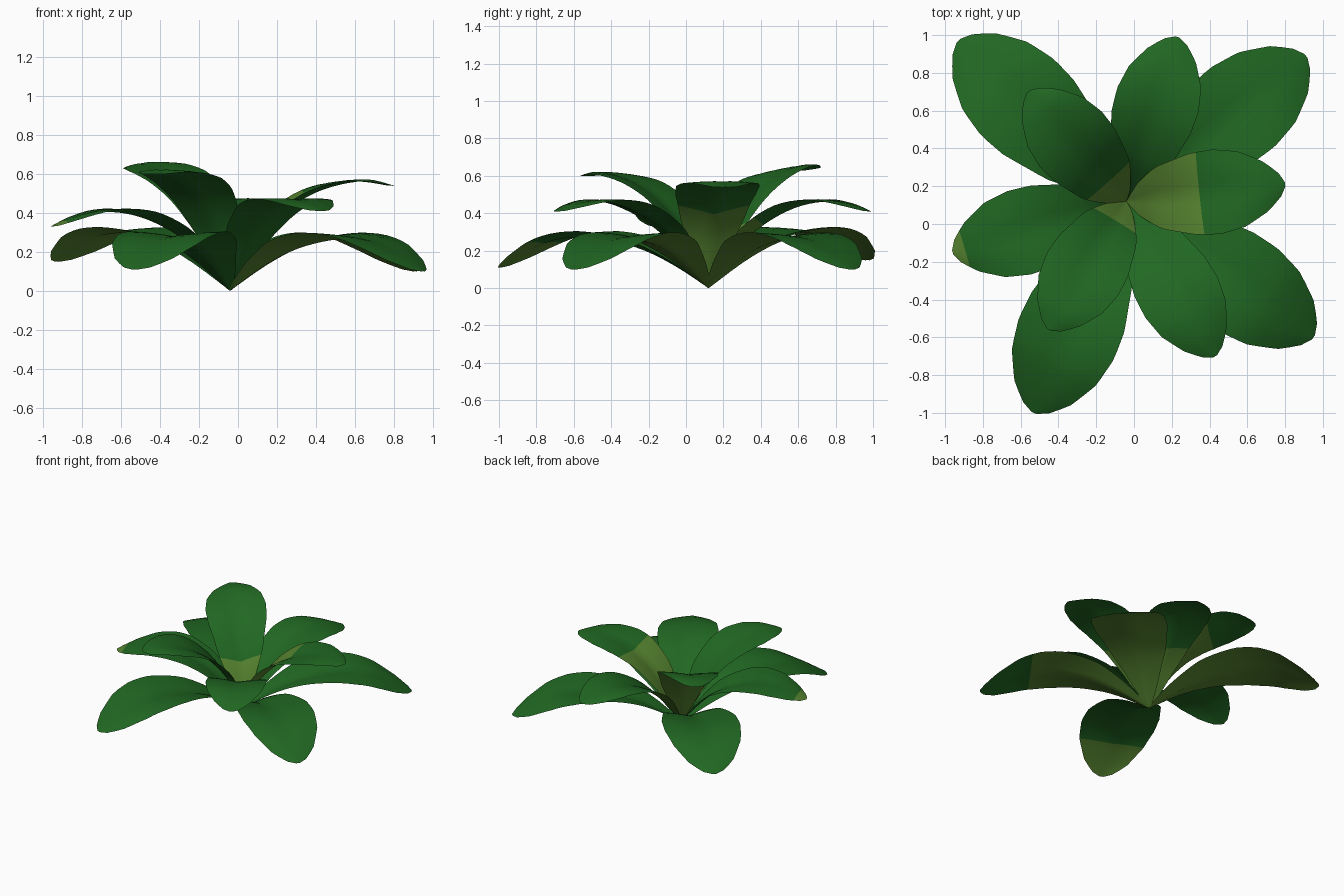
import bpy, bmesh, math
from mathutils import Vector

if "Cube" in bpy.data.objects:
    bpy.data.objects.remove(bpy.data.objects["Cube"])

def material(name, rgb):
    m = bpy.data.materials.new(name)
    m.diffuse_color = (*rgb, 1)
    m.use_nodes = True
    m.node_tree.nodes["Principled BSDF"].inputs["Base Color"].default_value = m.diffuse_color
    return m

GREEN = material("leaf_green", (0.015, 0.138, 0.016))
OLIVE = material("olive_green", (0.095, 0.235, 0.030))
BASE = Vector((-0.04, 0.12, 0))

# Midrib profiles: (run fraction, height fraction) for each tier of the rosette
LOW = [(0, 0), (.15, .11), (.3, .195), (.45, .245), (.6, .265), (.75, .245), (.89, .175), (1, .10)]
MID = [(0, 0), (.11, .13), (.24, .26), (.4, .36), (.56, .42), (.72, .44), (.87, .42), (1, .38)]
TOP = [(0, 0), (.08, .13), (.18, .28), (.33, .42), (.5, .52), (.68, .58), (.85, .605), (1, .59)]
WIDTH = [(0, .03), (.12, .36), (.3, .74), (.5, .97), (.62, 1), (.75, .89), (.88, .59), (.96, .27), (1, .05)]

def curve(pts, t):
    """Smooth Catmull-Rom point along evenly spaced control points."""
    n = len(pts) - 1
    i = min(int(t * n), n - 1)
    u = t * n - i
    p = [Vector(pts[max(0, min(n, i + k))]) for k in (-1, 0, 1, 2)]
    return 0.5 * (2 * p[1] + (p[2] - p[0]) * u + (2 * p[0] - 5 * p[1] + 4 * p[2] - p[3]) * u * u
                  + (3 * p[1] - p[0] - 3 * p[2] + p[3]) * u ** 3)

def width_at(s):
    for (a, wa), (b, wb) in zip(WIDTH, WIDTH[1:]):
        if s <= b:
            return wa + (wb - wa) * (s - a) / (b - a)
    return WIDTH[-1][1]

def leaf(name, tip, half, profile, top_olive=(2, 2), under_olive=(2, 2), roll=0, fold=.42):
    """Thin arched leaf; olive patches are ranges along its length on each side."""
    run = Vector((tip[0], tip[1], 0)) - BASE
    d = run.normalized()
    side = Vector((-d.y, d.x, 0))
    lift = tip[2] - profile[-1][1]
    bm = bmesh.new()
    N, M = 24, 8
    for upper in (True, False):
        rows, svals = [], []
        for i in range(N + 1):
            r, z = curve(profile, i / N)
            s = i / N * 0.85 + r * 0.15
            w = half * width_at(s)
            z += lift * r
            row = []
            for j in range(M + 1):
                v = j / M * 2 - 1
                t = abs(v)
                # V fold near the stem, edges drooping towards the tip
                dz = w * (fold * (1 - s) * t - 0.12 * s * t * t + roll * v * s)
                p = BASE + run * r + side * (w * v) + Vector((0, 0, z + dz))
                if upper:
                    p += (Vector((0, 0, 1)) - d * 0.5) * 0.007 * (1 - v * v) * min(1, 6 * s) * min(1, 8 * (1 - r))
                row.append(bm.verts.new(p))
            rows.append(row)
            svals.append(r)
        lo, hi = top_olive if upper else under_olive
        for i in range(N):
            for j in range(M):
                q = [rows[i][j], rows[i + 1][j], rows[i + 1][j + 1], rows[i][j + 1]]
                f = bm.faces.new(q if upper else q[::-1])
                f.material_index = int(lo <= (svals[i] + svals[i + 1]) / 2 <= hi)
                f.smooth = True
    bmesh.ops.remove_doubles(bm, verts=bm.verts, dist=0.0005)
    me = bpy.data.meshes.new(name)
    bm.to_mesh(me)
    bm.free()
    me.materials.append(GREEN)
    me.materials.append(OLIVE)
    ob = bpy.data.objects.new(name, me)
    bpy.context.collection.objects.link(ob)
    bpy.context.view_layer.objects.active = ob
    ob.select_set(True)
    bpy.ops.object.shade_smooth_by_angle(angle=math.radians(50))
    ob.select_set(False)

# Low, long outer leaves
leaf("low_leaf_back_left", (-.93, .97, .15), .28, LOW, under_olive=(0, 1))
leaf("low_leaf_back_right", (.91, .89, .10), .27, LOW, under_olive=(0, 1))
leaf("low_leaf_front_right", (.95, -.60, .10), .27, LOW, under_olive=(0, .7))
leaf("low_leaf_front_left", (-.53, -1.0, .11), .275, LOW, under_olive=(.77, 1))

# Middle leaves
leaf("middle_leaf_left", (-.96, -.15, .33), .23, MID, top_olive=(.94, 1))
leaf("middle_leaf_back", (.23, .99, .41), .225, MID, under_olive=(0, .35))
leaf("middle_leaf_front", (.43, -.70, .41), .22, MID)

# Steep inner leaves
leaf("inner_leaf_right", (.80, .21, .54), .225, TOP, top_olive=(0, .46), under_olive=(0, .32), fold=.5)
leaf("inner_leaf_back_left", (-.56, .70, .64), .22, TOP, top_olive=(0, .2), under_olive=(0, .55), roll=-.13, fold=.5)
leaf("inner_leaf_front_left", (-.45, -.56, .60), .22, TOP, top_olive=(0, .14), fold=.5)
